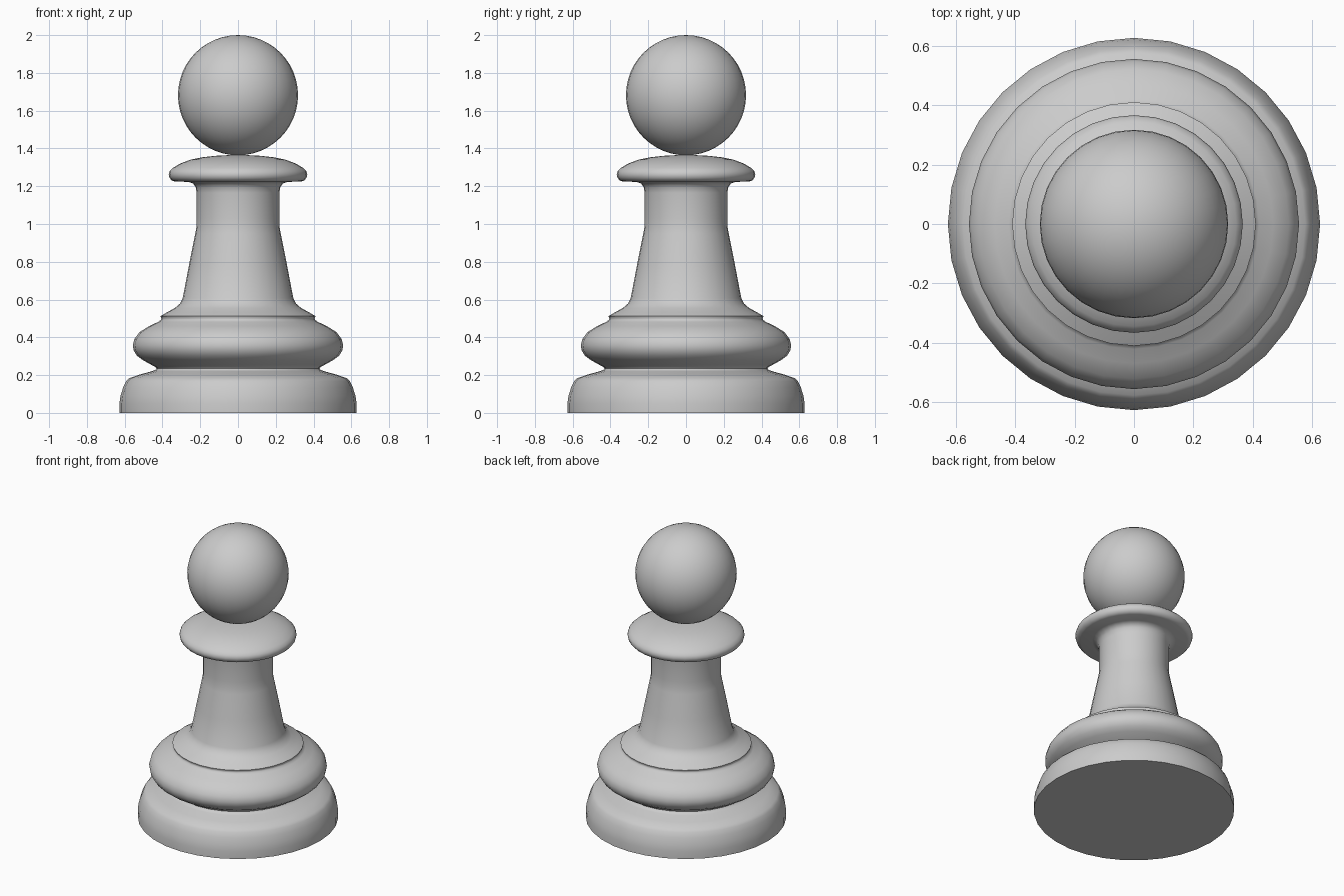
import bpy, bmesh, math

if "Cube" in bpy.data.objects:
    bpy.data.objects.remove(bpy.data.objects["Cube"])

SIDES = 32

grey = bpy.data.materials.new("light grey")
grey.diffuse_color = (0.6, 0.6, 0.6, 1)
grey.use_nodes = True
grey.node_tree.nodes["Principled BSDF"].inputs["Base Color"].default_value = grey.diffuse_color


def finish(bm, name):
    bmesh.ops.recalc_face_normals(bm, faces=bm.faces)
    mesh = bpy.data.meshes.new(name)
    bm.to_mesh(mesh)
    bm.free()
    mesh.materials.append(grey)
    obj = bpy.data.objects.new(name, mesh)
    bpy.context.collection.objects.link(obj)
    bpy.ops.object.select_all(action='DESELECT')
    obj.select_set(True)
    bpy.context.view_layer.objects.active = obj
    bpy.ops.object.shade_smooth_by_angle(angle=math.radians(65))
    return obj


def lathe(name, profile):
    """Turn (radius, height) points around z and close both ends."""
    bm = bmesh.new()
    rings = []
    for r, z in profile:
        rings.append([bm.verts.new((r * math.cos(2 * math.pi * i / SIDES),
                                    r * math.sin(2 * math.pi * i / SIDES), z))
                      for i in range(SIDES)])
    for low, high in zip(rings, rings[1:]):
        for i in range(SIDES):
            j = (i + 1) % SIDES
            bm.faces.new((low[i], low[j], high[j], high[i]))
    bm.faces.new(rings[0][::-1])
    bm.faces.new(rings[-1])
    return finish(bm, name)


# Turned body, from the foot up to the top of the collar
foot = [(0.628, 0.0), (0.628, 0.05), (0.622, 0.09), (0.608, 0.135),
        (0.593, 0.167), (0.578, 0.183), (0.52, 0.203), (0.455, 0.221)]
groove = [(0.437, 0.228), (0.432, 0.236), (0.439, 0.244), (0.458, 0.254)]
bulge = [(0.505, 0.28), (0.535, 0.303), (0.552, 0.33), (0.557, 0.358),
         (0.549, 0.39), (0.522, 0.427), (0.47, 0.46), (0.422, 0.482)]
step = [(0.408, 0.493), (0.406, 0.501), (0.411, 0.512), (0.375, 0.533),
        (0.335, 0.555), (0.308, 0.578), (0.293, 0.607)]
stem = [(0.26, 0.78), (0.226, 0.95), (0.22, 0.985), (0.219, 1.03),
        (0.219, 1.165), (0.224, 1.195), (0.238, 1.215), (0.262, 1.223)]
collar = [(0.335, 1.225), (0.351, 1.231), (0.363, 1.245), (0.367, 1.262),
          (0.362, 1.28), (0.345, 1.297), (0.306, 1.32), (0.25, 1.341),
          (0.19, 1.353), (0.12, 1.361), (0.04, 1.365)]
lathe("body", foot + groove + bulge + step + stem + collar)

# Round head resting on the collar
bm = bmesh.new()
bmesh.ops.create_uvsphere(bm, u_segments=32, v_segments=24, radius=0.318)
bmesh.ops.translate(bm, verts=bm.verts, vec=(0, 0, 1.682))
finish(bm, "head")
